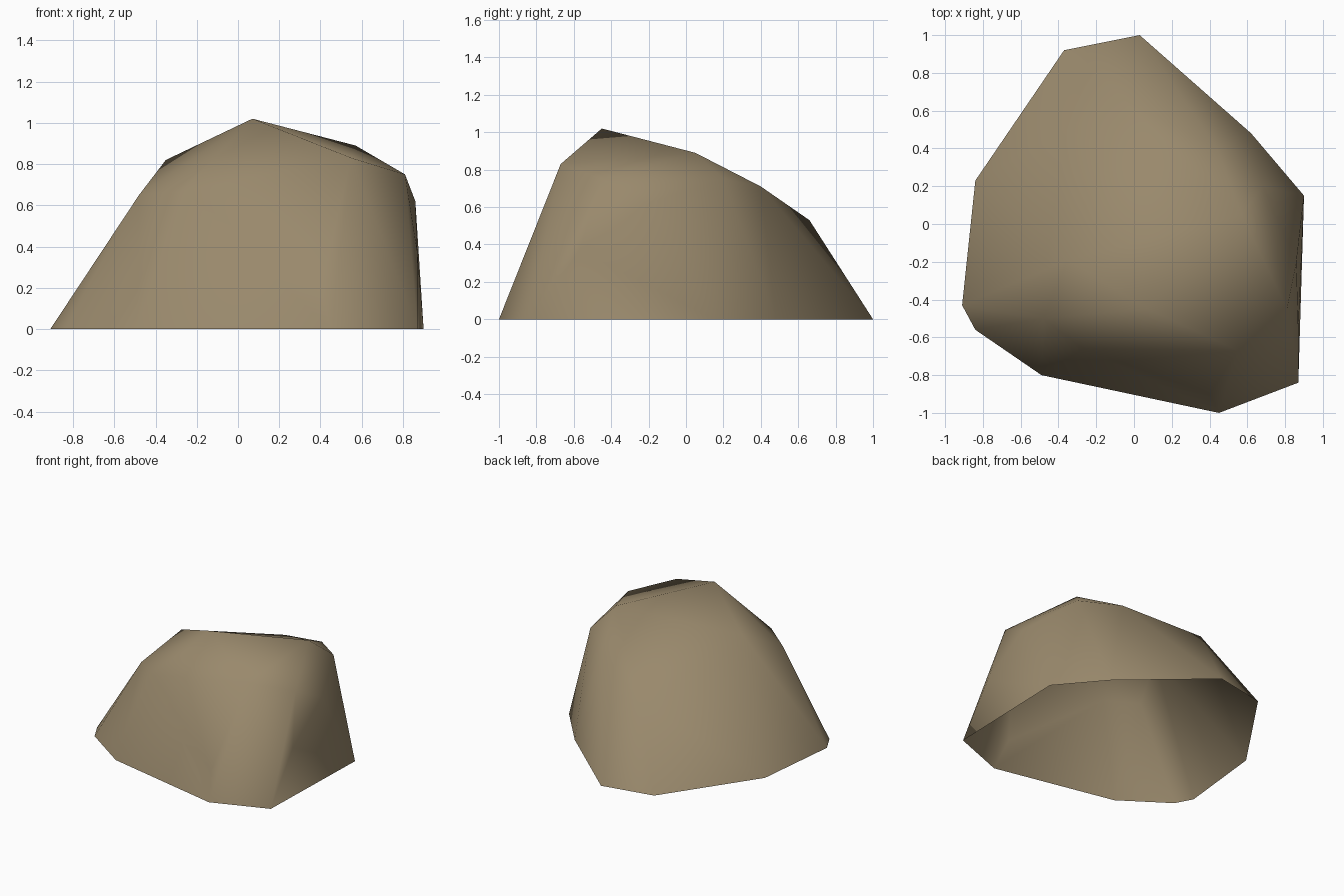
import bpy
import bmesh
from mathutils import Vector

cube = bpy.data.objects.get("Cube")
if cube:
    bpy.data.objects.remove(cube, do_unlink=True)

# Single stone colour
stone = bpy.data.materials.new("brown_stone")
stone.use_nodes = True
colour = (0.32, 0.25, 0.15, 1)
stone.diffuse_color = colour
bsdf = stone.node_tree.nodes["Principled BSDF"]
bsdf.inputs["Base Color"].default_value = colour
bsdf.inputs["Roughness"].default_value = 0.9

# Ground outline of the boulder
outline = [(-.37, .92), (.03, 1), (.62, .48), (.9, .15), (.87, -.84),
           (.45, -1), (-.49, -.8), (-.84, -.56), (-.91, -.43), (-.84, .23)]
# Chipped corners of the crown and flanks
corners = [(.07, -.45, 1.02), (.57, .05, .89), (.55, -.67, .83),
           (.81, -.45, .75), (.86, -.2, .62), (.87, -.57, .37),
           (.68, .2, .75), (.44, .4, .71), (-.06, .66, .53),
           (-.35, -.19, .82), (-.48, -.5, .65), (-.27, -.66, .67),
           (.4, -.9, .2)]
points = [Vector((x, y, 0)) for x, y in outline] + [Vector(c) for c in corners]

# Wrap a slightly rounded copy, so that shallow dents keep their corners
bm = bmesh.new()
target = {}
for p in points:
    v = bm.verts.new(p * p.length ** -0.3)
    target[v] = p
bmesh.ops.convex_hull(bm, input=bm.verts[:])

# Open the underside, then move each corner to its real place
under = [f for f in bm.faces if all(abs(v.co.z) < 1e-4 for v in f.verts)]
bmesh.ops.delete(bm, geom=under, context='FACES')
for v in bm.verts:
    v.co = target[v]
bmesh.ops.recalc_face_normals(bm, faces=bm.faces[:])
if sum(f.normal.z for f in bm.faces) < 0:
    bmesh.ops.reverse_faces(bm, faces=bm.faces[:])
for f in bm.faces:
    f.smooth = True

mesh = bpy.data.meshes.new("boulder")
bm.to_mesh(mesh)
bm.free()
mesh.materials.append(stone)
boulder = bpy.data.objects.new("boulder", mesh)
bpy.context.collection.objects.link(boulder)
